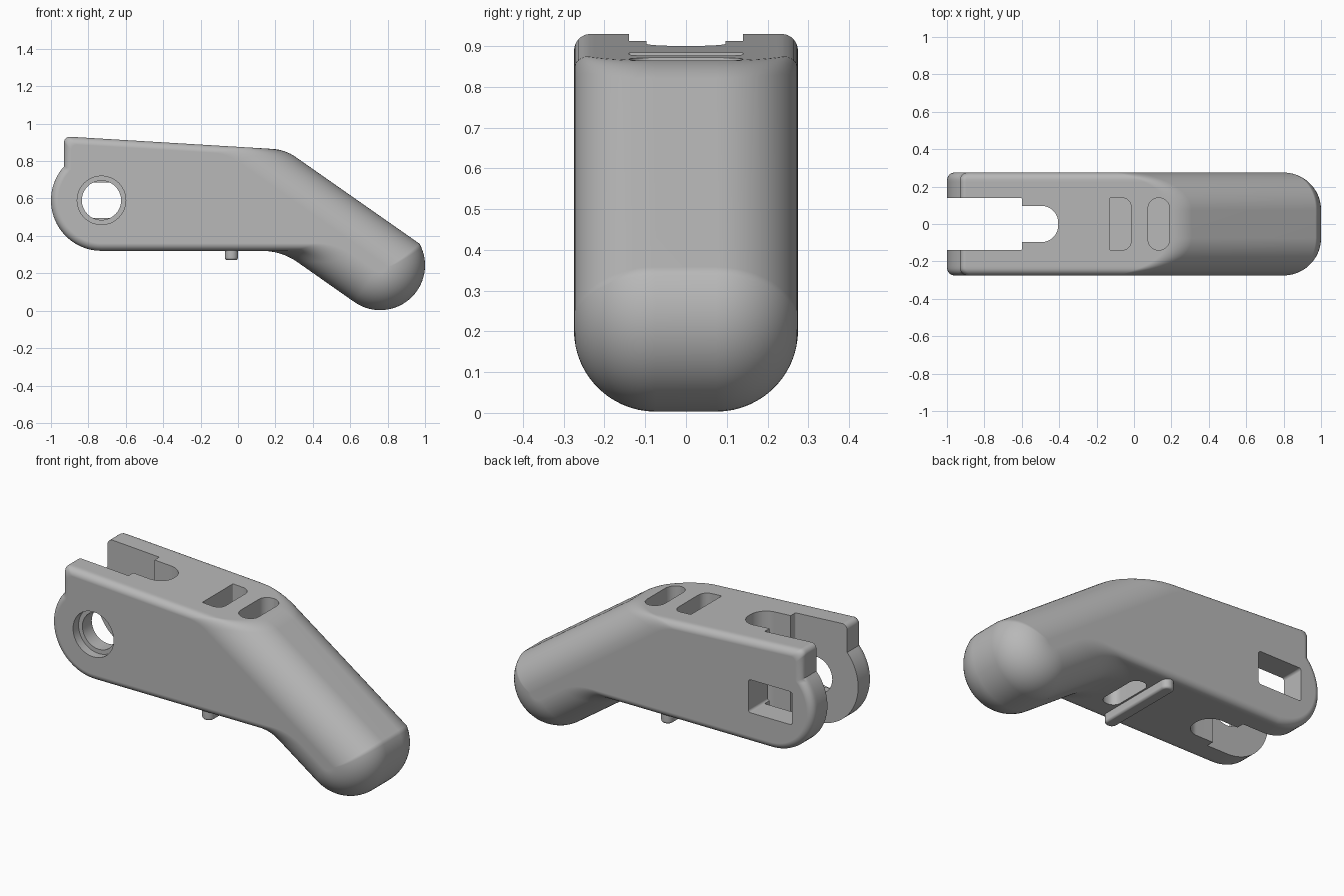
import bpy, bmesh, math
from mathutils import Vector

if "Cube" in bpy.data.objects:
    bpy.data.objects.remove(bpy.data.objects["Cube"])

grey = bpy.data.materials.new("mid_grey")
grey.use_nodes = True
colour = (0.48, 0.48, 0.48, 1)
grey.diffuse_color = colour
grey.node_tree.nodes["Principled BSDF"].inputs["Base Color"].default_value = colour

HALF = 0.275                       # half width of the whole part
BIG, SMALL = 0.2, 0.04             # edge rounding of the arm and of the fork body
TILT = math.radians(-35)
AXIS = Vector((math.cos(TILT), math.sin(TILT)))
NORMAL = Vector((-AXIS.y, AXIS.x))
TIP, TIP_R = Vector((0.76, 0.243)), 0.24
HINGE, HINGE_R = Vector((-0.73, 0.59)), 0.27
ARM_TOP = 0.215                    # height of the arm's top above its tip centre


def fillet(a, p, b, r, n=8):
    """Points of an arc that rounds corner p between a and b."""
    u, v = (a - p).normalized(), (b - p).normalized()
    half = u.angle(v) / 2
    s, e = p + u * r / math.tan(half), p + v * r / math.tan(half)
    c = p + (u + v).normalized() * r / math.sin(half)
    turn = math.pi - 2 * half
    return [c + ((s - c) * math.sin((1 - i / n) * turn)
                 + (e - c) * math.sin(i / n * turn)) / math.sin(turn)
            for i in range(n + 1)]


def arc(c, r, a0, a1, n):
    return [c + r * Vector((math.cos(a0 + (a1 - a0) * i / n),
                            math.sin(a0 + (a1 - a0) * i / n))) for i in range(n + 1)]


def meet(height, z0, slope):
    """Where the arm line at this height crosses z = z0 + slope * x."""
    v = TIP.dot(NORMAL) + height
    x = (v - NORMAL.y * z0) / (NORMAL.x + NORMAL.y * slope)
    return Vector((x, z0 + slope * x))


def outline(arm_in, body_in):
    """Side outline, drawn in by the edge rounding of each portion."""
    slope, top = -0.06, 0.876 - body_in
    left = -0.93 + body_in
    corner = Vector((left, top + slope * left))
    r = HINGE_R - body_in
    lift = math.acos((HINGE.x - left) / r)
    hinge = arc(HINGE, r, 1.5 * math.pi, math.pi - lift, 28)
    bend_top = meet(ARM_TOP - arm_in, top, slope)
    bend_low = meet(arm_in - TIP_R, 0.32 + body_in, 0)
    r = TIP_R - arm_in
    rise = math.asin((ARM_TOP - arm_in) / r)
    tip = arc(TIP, r, TILT + rise, TILT - math.pi / 2, 28)
    return (hinge + fillet(hinge[-1], corner, bend_top, 0.03)
            + fillet(corner, bend_top, tip[0], 0.24) + tip
            + fillet(tip[-1], bend_low, hinge[0], 0.33))


def make(name, rings):
    """Closed solid lofted through matching rings of 3D points."""
    bm = bmesh.new()
    loops = [[bm.verts.new(p) for p in ring] for ring in rings]
    for a, b in zip(loops, loops[1:]):
        for i in range(len(a)):
            j = (i + 1) % len(a)
            bm.faces.new((a[i], a[j], b[j], b[i]))
    bm.faces.new(loops[0])
    bm.faces.new(loops[-1])
    bmesh.ops.recalc_face_normals(bm, faces=bm.faces)
    mesh = bpy.data.meshes.new(name)
    bm.to_mesh(mesh)
    bm.free()
    mesh.materials.append(grey)
    obj = bpy.data.objects.new(name, mesh)
    bpy.context.collection.objects.link(obj)
    return obj


def block(name, a, b, rl, rr, span, axis):
    """Prism on axis with a rounded rectangle section; rl, rr round its two sides."""
    pts = [Vector(p) for p in ((a[0], b[0]), (a[1], b[0]), (a[1], b[1]), (a[0], b[1]))]
    ring = []
    for i, r in enumerate((rl, rr, rr, rl)):
        ring += fillet(pts[i - 1], pts[i], pts[(i + 1) % 4], r)
    place = (lambda p, h: (p.x, h, p.y)) if axis == "y" else (lambda p, h: (p.x, p.y, h))
    return make(name, [[place(p, h) for p in ring] for h in span])


def disc(name, r, span):
    e = r * 0.999
    return block(name, (HINGE.x - r, HINGE.x + r), (HINGE.y - r, HINGE.y + r), e, e, span, "y")


def activate(obj):
    bpy.ops.object.select_all(action="DESELECT")
    obj.select_set(True)
    bpy.context.view_layer.objects.active = obj


def finish(obj):
    activate(obj)
    bpy.ops.object.shade_smooth_by_angle(angle=math.radians(32))
    mod = obj.modifiers.new("even_shading", "WEIGHTED_NORMAL")
    mod.keep_sharp = True


# Body: fork and bent arm lofted across the width
levels = []
for i in range(16):
    t = math.radians(6 * i)
    y = HALF - BIG + BIG * math.sin(t)
    k = max(0, y - HALF + SMALL)
    body_in = SMALL - math.sqrt(max(0, SMALL ** 2 - k ** 2))
    levels.append((y, BIG * (1 - math.cos(t)), body_in))
levels = [(-y, a, b) for y, a, b in reversed(levels)] + levels
body = make("handle_body", [[(p.x, y, p.y) for p in outline(a, b)] for y, a, b in levels])

# Cutters: fork slot, pin holes, top pockets and underside slot
cutters = [
    block("fork_slot", (-1.2, -0.6), (-0.14, 0.14), 0.005, 0.005, (0.1, 1.2), "z"),
    block("slot_end", (-0.75, -0.405), (-0.097, 0.097), 0.005, 0.09, (0.11, 1.21), "z"),
    disc("pin_hole", 0.105, (-0.4, 0.05)),
    disc("pin_recess", 0.13, (-0.41, -0.225)),
    block("nut_hole", (-0.87, -0.59), (0.495, 0.685), 0.015, 0.015, (0.06, 0.4), "y"),
    block("front_pocket", (-0.13, -0.015), (-0.14, 0.14), 0.005, 0.05, (0.68, 1.2), "z"),
    block("rear_pocket", (0.075, 0.19), (-0.14, 0.14), 0.057, 0.057, (0.68, 1.21), "z"),
    block("underside_slot", (0.01, 0.11), (-0.14, 0.14), 0.045, 0.045, (0.1, 0.46), "z"),
]
for cutter in cutters:
    cutter.hide_render = True
    activate(body)
    mod = body.modifiers.new("cut", "BOOLEAN")
    mod.operation, mod.solver, mod.object = "DIFFERENCE", "EXACT", cutter
    bpy.ops.object.modifier_apply(modifier=mod.name)
    bpy.data.objects.remove(cutter)
finish(body)

# Cross rib under the body, with rounded ends
rib = block("under_rib", (-0.07, 0.0), (-0.25, 0.25), 0.034, 0.034, (0.27, 0.34), "z")
activate(rib)
mod = rib.modifiers.new("soft_edge", "BEVEL")
mod.width, mod.segments, mod.angle_limit = 0.014, 3, math.radians(50)
mod.limit_method = "ANGLE"
bpy.ops.object.modifier_apply(modifier=mod.name)
finish(rib)
